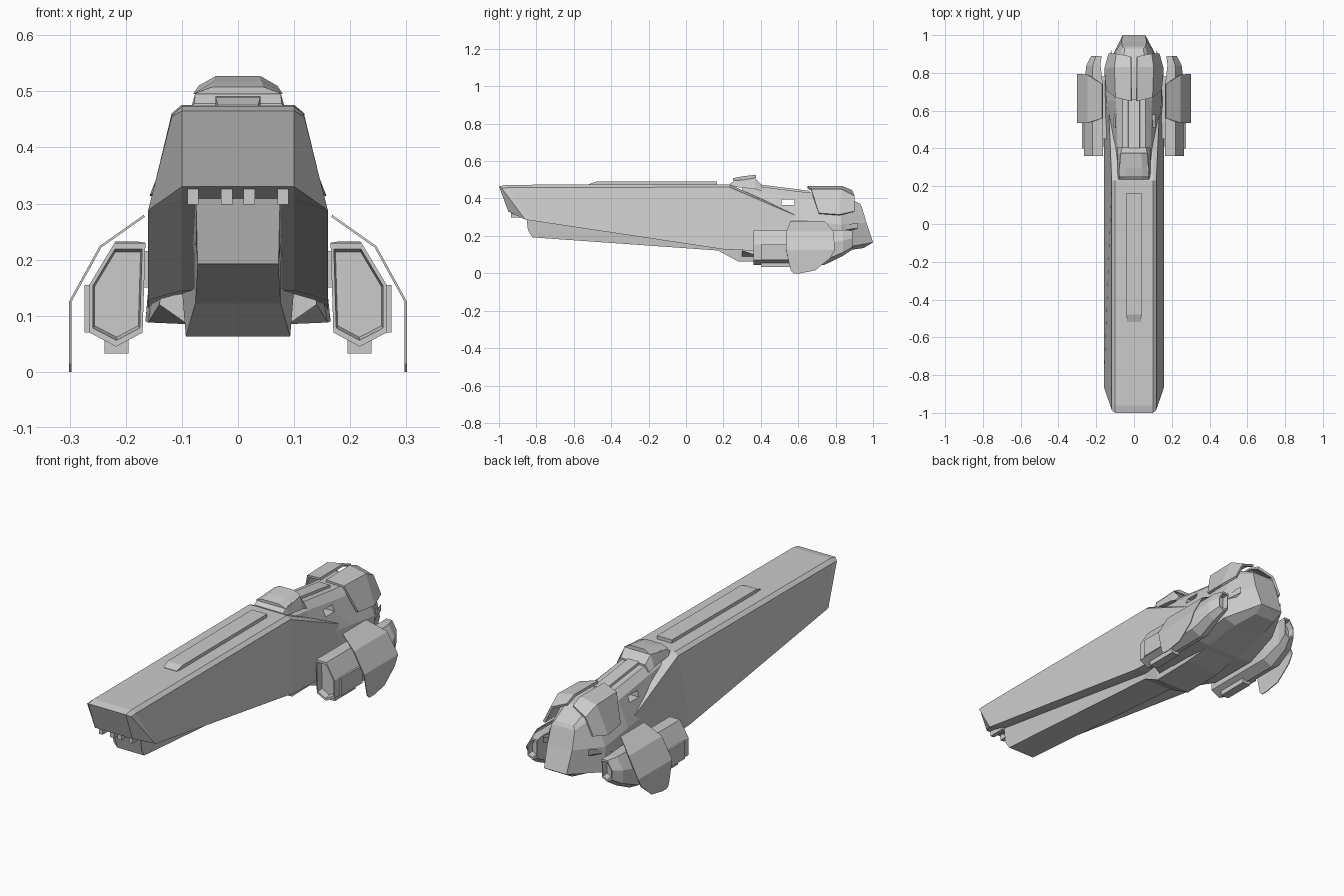
import bpy, bmesh
from mathutils import Vector

if "Cube" in bpy.data.objects:
    bpy.data.objects.remove(bpy.data.objects["Cube"])


def make(name, verts, faces):
    me = bpy.data.meshes.new(name)
    me.from_pydata([Vector(v) for v in verts], [], faces)
    bm = bmesh.new()
    bm.from_mesh(me)
    bmesh.ops.recalc_face_normals(bm, faces=bm.faces)
    bm.to_mesh(me)
    bm.free()
    ob = bpy.data.objects.new(name, me)
    bpy.context.collection.objects.link(ob)
    return ob


def mirror(ob):
    m = ob.modifiers.new("mirror", 'MIRROR')
    m.use_axis[0] = True
    m.merge_threshold = 0.0001
    return ob


def loft(name, sections, strip_cap=False):
    """Skin symmetric rings; each section lists right-hand points from top to bottom."""
    n = len(sections[0])
    verts, faces = [], []
    for s in sections:
        verts += s + [(-x, y, z) for x, y, z in reversed(s)]
    w = 2 * n
    for k in range(len(sections) - 1):
        for i in range(w):
            j = (i + 1) % w
            faces.append((k*w + i, k*w + j, (k+1)*w + j, (k+1)*w + i))
    for o in (0, (len(sections) - 1) * w):
        if strip_cap:
            for i in range(n - 1):
                faces.append((o + i, o + i + 1, o + w - 2 - i, o + w - 1 - i))
        else:
            if n > 2:
                faces += [tuple(o + i for i in range(n)), tuple(o + n + i for i in range(n))]
            faces.append((o, o + n - 1, o + n, o + w - 1))
    return make(name, verts, faces)


def at(y, pts):
    return [(x, y, z) for x, z in pts]


def sheet(name, rows, thick):
    """Thin armour plate from a grid of points, mirrored to both sides."""
    c = len(rows[0])
    faces = [(r*c + i, r*c + i + 1, (r+1)*c + i + 1, (r+1)*c + i)
             for r in range(len(rows) - 1) for i in range(c - 1)]
    ob = make(name, [p for r in rows for p in r], faces)
    s = ob.modifiers.new("thickness", 'SOLIDIFY')
    s.thickness = thick
    s.offset = 0
    return mirror(ob)


def box(name, x0, x1, y0, y1, z0, z1):
    v = [(x, y, z) for x in (x0, x1) for y in (y0, y1) for z in (z0, z1)]
    return make(name, v, [(0, 1, 3, 2), (4, 5, 7, 6), (0, 1, 5, 4),
                          (2, 3, 7, 6), (0, 2, 6, 4), (1, 3, 7, 5)])


# Long main hull with slanted prow and sloping rear shoulders
loft("main_hull", [
    [(.1, -1, .465), (.118, -.985, .455), (.16, -.86, .288), (.1, -.95, .33)],
    [(.1, -.96, .473), (.118, -.95, .458), (.16, -.855, .286), (.1, -.86, .31)],
    [(.1, .23, .476), (.118, .23, .461), (.16, .2, .128), (.1, .2, .145)],
    [(.1, .62, .30), (.135, .63, .29), (.16, .62, .11), (.1, .62, .12)]])

# Keel below the hull
loft("keel", [
    [(.075, -.855, .31), (.075, -.845, .23), (.072, -.82, .192)],
    [(.085, .17, .22), (.08, .17, .2), (.076, .17, .122)],
    [(.1, .28, .22), (.1, .28, .15), (.093, .28, .063)],
    [(.1, .5, .22), (.1, .5, .15), (.093, .5, .066)],
    [(.1, .8, .22), (.1, .8, .15), (.07, .8, .115)]])

# Engine section tapering to the stern
stern = loft("stern_body", [
    at(.3, [(.06, .455), (.085, .44), (.12, .3), (.14, .12), (.09, .085)]),
    at(.4, [(.06, .463), (.088, .43), (.125, .29), (.16, .088), (.09, .085)]),
    at(.65, [(.06, .432), (.095, .40), (.145, .28), (.165, .09), (.09, .085)]),
    at(.83, [(.058, .42), (.09, .39), (.15, .26), (.145, .135), (.08, .118)]),
    [(.05, .93, .372), (.062, .94, .355), (.066, .965, .27), (.06, 1, .165), (.055, .95, .135)]],
    strip_cap=True)

# Opening that passes right through the neck
cutter = box("window_cutter", -.3, .3, .51, .58, .365, .395)
cutter.hide_render = True
cutter.hide_viewport = True
cut = stern.modifiers.new("window", 'BOOLEAN')
cut.object = cutter
cut.operation = 'DIFFERENCE'
cut.solver = 'EXACT'

# Raised spine strips
loft("dorsal_strip", [[(.036, -.52, .476), (.036, -.52, .47)],
                      [(.04, -.48, .49), (.04, -.48, .47)],
                      [(.04, .165, .492), (.04, .165, .47)]])
loft("neck_strip", [at(.4, [(.03, .474), (.035, .45)]), at(.66, [(.03, .441), (.035, .42)])])

# Command bridge and its raked roof
loft("bridge_base", [at(.235, [(.078, .478), (.085, .465)]),
                     at(.26, [(.076, .497), (.086, .462)]),
                     at(.37, [(.07, .508), (.088, .45)]),
                     at(.405, [(.065, .47), (.088, .44)])])
loft("bridge_roof", [at(.25, [(.045, .508), (.08, .495)]),
                     at(.30, [(.042, .518), (.078, .498)]),
                     at(.375, [(.04, .527), (.07, .510)])])

# Small blocks beneath the prow
for i, x in enumerate((-.08, -.02, .02, .08)):
    box(f"prow_block_{i}", x - .01, x + .01, -.935, -.85, .298, .326)

# Shoulder plates over the stern
sheet("shoulder_plate", [
    [(.015, .65, .46), (.015, .83, .462), (.015, .885, .44)],
    [(.095, .67, .445), (.10, .83, .445), (.09, .90, .41)],
    [(.142, .71, .32), (.152, .82, .312), (.13, .90, .33)]], .012)

# Engine pods: faceted tube with recessed ends
profile = [(.165, .23), (.22, .23), (.265, .155), (.265, .07), (.217, .045), (.17, .07)]


def pod_ring(y, s, cx=.213, cz=.138, dx=0, dz=0):
    return [(cx + (x - cx) * s + dx, y, cz + (z - cz) * s + dz) for x, z in profile]


rings = [pod_ring(.39, .82), pod_ring(.36, .88), pod_ring(.36, 1), pod_ring(.55, 1),
         pod_ring(.74, 1), pod_ring(.84, .75, dz=.025), pod_ring(.89, .55, dx=-.015, dz=.04),
         pod_ring(.89, .45, dx=-.015, dz=.04), pod_ring(.86, .4, dx=-.015, dz=.04)]
faces = [(k*6 + i, k*6 + (i+1) % 6, k*6 + 6 + (i+1) % 6, k*6 + 6 + i)
         for k in range(len(rings) - 1) for i in range(6)]
faces += [tuple(range(6)), tuple(range(len(rings)*6 - 6, len(rings)*6))]
mirror(make("engine_pod", [p for r in rings for p in r], faces))
mirror(box("pod_side_plate", .255, .274, .40, .56, .07, .155))
mirror(box("pod_lower_plate", .195, .238, .40, .56, .033, .07))
mirror(box("pod_strut", .12, .20, .45, .78, .15, .215))

# Hooked armour plates outside the pods
outline = [(.167, .278, .56, .74), (.245, .223, .535, .79), (.299, .125, .535, .795),
           (.299, .08, .545, .77), (.299, .015, .56, .69), (.299, 0, .575, .61)]
sheet("pod_armour", [[(x, a, z), (x, b, z)] for x, z, a, b in outline], .004)

# Side fins near the stern
mirror(make("stern_fin", [(.12, .78, .2), (.12, .92, .27), (.12, .92, .24),
                          (.158, .78, .22), (.125, .90, .27), (.125, .90, .24)],
            [(0, 1, 2), (3, 4, 5), (0, 1, 4, 3), (1, 2, 5, 4), (2, 0, 3, 5)]))
